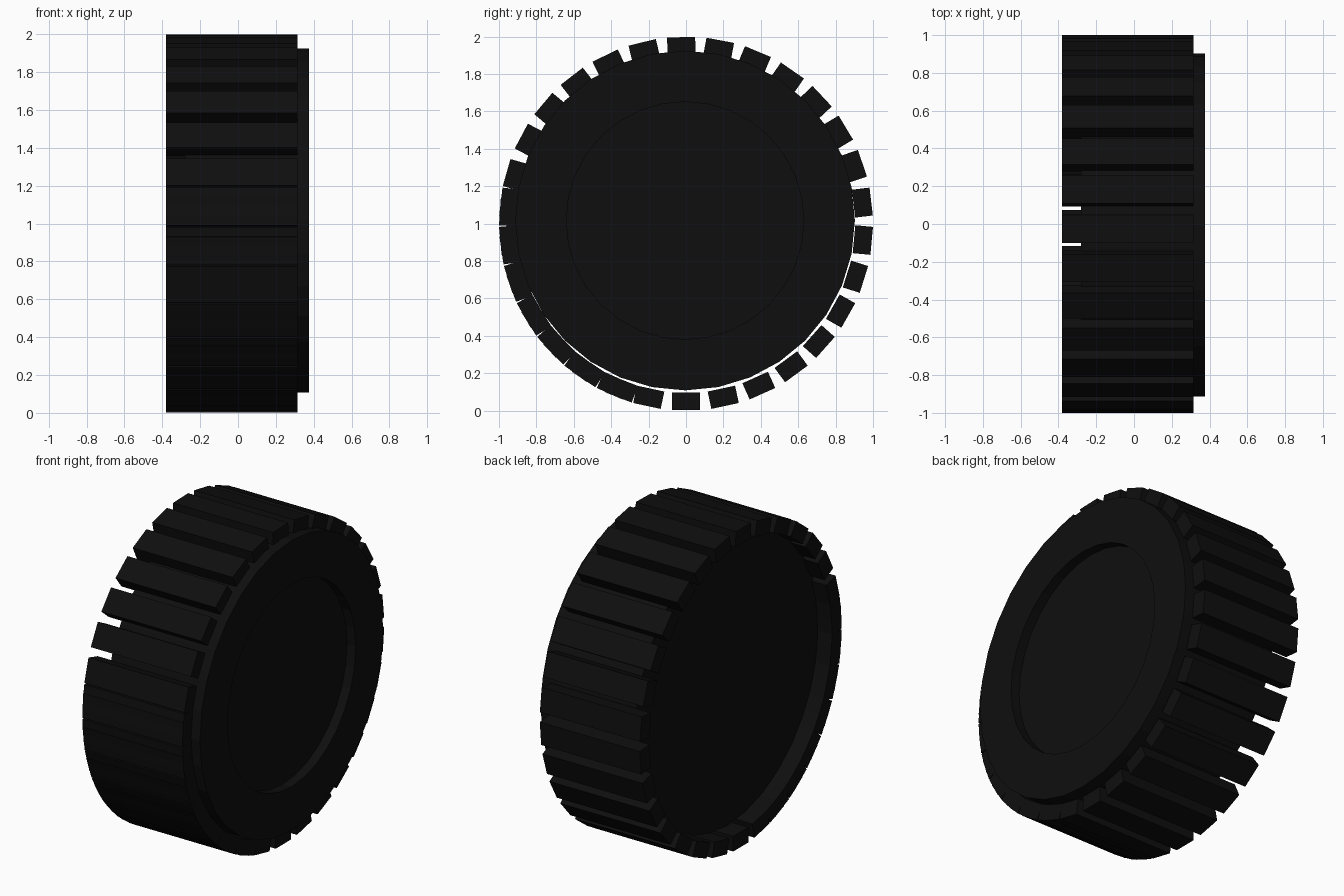
import bpy, bmesh, math
from mathutils import Matrix, Vector

if "Cube" in bpy.data.objects:
    bpy.data.objects.remove(bpy.data.objects["Cube"])

rubber = bpy.data.materials.new("black_rubber")
rubber.diffuse_color = (0.0045, 0.0045, 0.0045, 1)
rubber.use_nodes = True
rubber.node_tree.nodes["Principled BSDF"].inputs["Base Color"].default_value = rubber.diffuse_color


def add_object(name, bm):
    bmesh.ops.recalc_face_normals(bm, faces=bm.faces)
    mesh = bpy.data.meshes.new(name)
    bm.to_mesh(mesh)
    bm.free()
    mesh.materials.append(rubber)
    obj = bpy.data.objects.new(name, mesh)
    bpy.context.collection.objects.link(obj)
    return obj


# Wheel core: 32-sided drum along x with a round recess in its outer face
SIDES = 32
CY, CZ = -0.005, 1.0165
profile = [(-0.28, 0.908), (0.375, 0.908), (0.375, 0.635), (0.315, 0.635)]
bm = bmesh.new()
rings = []
for x, r in profile:
    rings.append([bm.verts.new((x,
                                CY + r * math.sin(2 * math.pi * i / SIDES),
                                CZ + r * math.cos(2 * math.pi * i / SIDES)))
                  for i in range(SIDES)])
for a, b in zip(rings, rings[1:]):
    for i in range(SIDES):
        j = (i + 1) % SIDES
        bm.faces.new((a[i], a[j], b[j], b[i]))
bm.faces.new(rings[0])
bm.faces.new(rings[-1])
add_object("wheel_core", bm)

# Tread blocks: the ring runs past a full turn, so the last seven overlap the first
X0, X1 = -0.38, 0.314
R_IN, R_OUT, WIDTH = 0.902, 0.997, 0.15
STEP, START, COUNT = 12.1, 201.2, 37
bm = bmesh.new()
for k in range(COUNT):
    angle = math.radians(START + k * STEP)
    place = (Matrix.Translation((0, 0, 1))
             @ Matrix.Rotation(-angle, 4, 'X')
             @ Matrix.Translation(((X0 + X1) / 2, 0, (R_IN + R_OUT) / 2))
             @ Matrix.Diagonal((X1 - X0, WIDTH, R_OUT - R_IN, 1)))
    bmesh.ops.create_cube(bm, size=1, matrix=place)
add_object("tread_blocks", bm)
